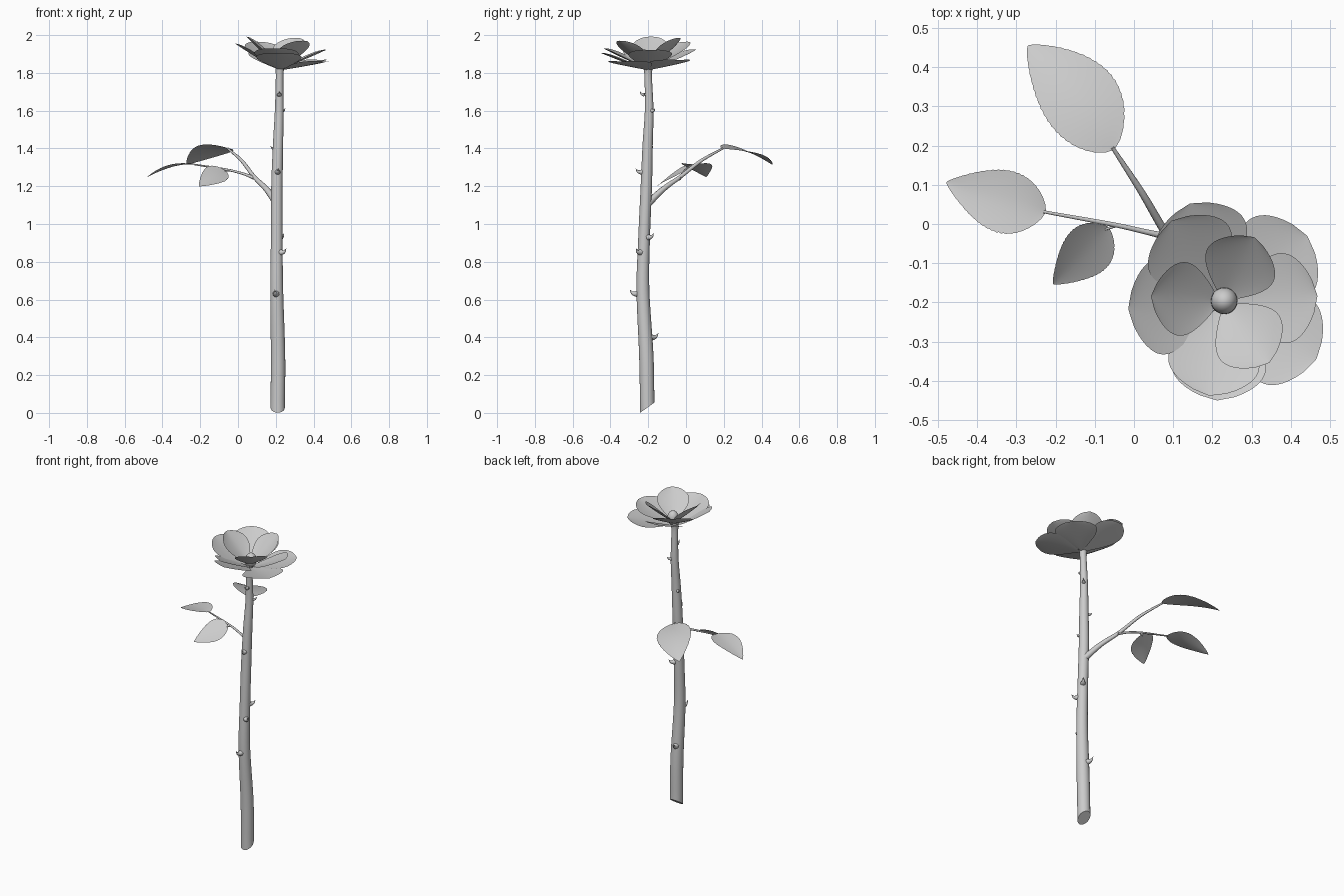
import bpy, bmesh, math
from mathutils import Vector as V

if "Cube" in bpy.data.objects:
    bpy.data.objects.remove(bpy.data.objects["Cube"])


def finish(name, bm):
    bmesh.ops.recalc_face_normals(bm, faces=bm.faces)
    me = bpy.data.meshes.new(name)
    bm.to_mesh(me)
    bm.free()
    me.shade_smooth()
    ob = bpy.data.objects.new(name, me)
    bpy.context.collection.objects.link(ob)
    return ob


def smooth_path(pts, n=6):
    """Catmull-Rom through 4D points (x, y, z, radius)."""
    p = [V(q) for q in pts]
    p = [2 * p[0] - p[1]] + p + [2 * p[-1] - p[-2]]
    out = []
    for i in range(1, len(p) - 2):
        a, b, c, d = p[i - 1:i + 3]
        for k in range(n):
            t = k / n
            out.append(0.5 * (2 * b + (c - a) * t + (2 * a - 5 * b + 4 * c - d) * t * t
                              + (3 * b - a - 3 * c + d) * t ** 3))
    return out + [p[-2]]


def tube(name, pts, sides=16, slant=0.0, n=6):
    bm = bmesh.new()
    path = smooth_path(pts, n)
    rings = []
    for i, q in enumerate(path):
        a, b = path[max(i - 1, 0)], path[min(i + 1, len(path) - 1)]
        d = (b - a).to_3d().normalized()
        s = d.cross(V((0, 1, 0.01))).normalized()
        u = s.cross(d)
        ring = []
        for k in range(sides):
            ang = 2 * math.pi * k / sides
            off = (s * math.cos(ang) + u * math.sin(ang)) * max(q.w, 0.0005)
            co = q.to_3d() + off
            if i == 0:
                co.z += slant * off.y
            ring.append(bm.verts.new(co))
        rings.append(ring)
    for r, t in zip(rings, rings[1:]):
        for k in range(sides):
            j = (k + 1) % sides
            bm.faces.new((r[k], r[j], t[j], t[k]))
    bm.faces.new(rings[0])
    bm.faces.new(rings[-1])
    ob = finish(name, bm)
    ob.data.set_sharp_from_angle(angle=math.radians(50))
    return ob


def blade(name, base, ctrl, tip, side, half, peak, power, cup, teeth=0.0, nu=24, nv=10):
    """Petal or leaf surface along a quadratic curve, widest at 'peak'."""
    base, ctrl, tip, side = V(base), V(ctrl), V(tip), V(side).normalized()
    up = (tip - base).cross(side).normalized()
    if up.z < 0:
        up = -up
    p = math.log(0.5) / math.log(peak)
    bm = bmesh.new()
    rows = []
    for i in range(nu + 1):
        t = i / nu
        c = base * (1 - t) ** 2 + ctrl * 2 * t * (1 - t) + tip * t * t
        w = half * max(math.sin(math.pi * t ** p), 0.0) ** power + 0.002
        w *= 1 + teeth * (1 if i % 2 else -1)
        rows.append([bm.verts.new(c + side * w * v + up * cup * w * abs(v) ** 1.7)
                     for v in (2 * j / nv - 1 for j in range(nv + 1))])
    for r, t in zip(rows, rows[1:]):
        for j in range(nv):
            bm.faces.new((r[j], r[j + 1], t[j + 1], t[j]))
    return finish(name, bm)


# Main stem with slanted cut at the foot
STEM = [(0.21, -0.205, 0.028, 0.038), (0.212, -0.21, 0.3, 0.038), (0.205, -0.228, 0.65, 0.034),
        (0.205, -0.222, 0.92, 0.031), (0.206, -0.21, 1.2, 0.03), (0.212, -0.203, 1.42, 0.027),
        (0.218, -0.195, 1.6, 0.023), (0.22, -0.2, 1.78, 0.02), (0.222, -0.2, 1.84, 0.026)]
tube("stem", STEM, 20, slant=0.7)

# Leaf branches
tube("branch_main", [(0.205, -0.2, 1.11, 0.02), (0.15, -0.12, 1.185, 0.015), (0.085, -0.03, 1.25, 0.011),
                     (0.02, 0.08, 1.335, 0.009), (-0.055, 0.195, 1.40, 0.005)], 10)
tube("branch_side", [(0.095, -0.035, 1.24, 0.01), (0.03, -0.02, 1.265, 0.007), (-0.06, 0.0, 1.288, 0.006),
                     (-0.23, 0.031, 1.315, 0.004)], 10)
tube("branch_twig", [(-0.04, -0.003, 1.285, 0.004), (-0.075, -0.014, 1.277, 0.003)], 8)

# Three serrated leaves
blade("leaf_large", (-0.05, 0.19, 1.40), (-0.14, 0.34, 1.40), (-0.27, 0.455, 1.315),
      (0.76, 0.65, -0.2), 0.1, 0.42, 0.8, 0.1, 0.012, nu=40)
blade("leaf_middle", (-0.225, 0.03, 1.315), (-0.34, 0.055, 1.325), (-0.478, 0.106, 1.25),
      (0.28, 0.95, 0.0), 0.078, 0.42, 0.85, 0.1, 0.012, nu=40)
blade("leaf_small", (-0.065, -0.008, 1.28), (-0.12, -0.065, 1.265), (-0.206, -0.153, 1.2),
      (-0.6, 0.6, 0.5), 0.073, 0.42, 0.85, 0.1, 0.012, nu=40)

# Thorns: height, outward direction, length
stem_path = smooth_path(STEM, 12)
for i, (z, dx, dy, size) in enumerate([(0.40, -0.3, 1, 0.036), (0.63, -0.15, -1, 0.036), (0.85, 0.75, -0.6, 0.033),
                                       (0.93, 0.6, 0.8, 0.033), (1.275, 0.1, -1, 0.03), (1.40, -0.7, 0.5, 0.02),
                                       (1.60, 0.7, 0.7, 0.022), (1.685, 0.0, -1, 0.027)]):
    q = min(stem_path, key=lambda s: abs(s.z - z))
    d = V((dx, dy, 0)).normalized()
    pts = []
    for f, rise, r in ((-0.2, 0, 0.52), (0.3, 0.0, 0.36), (0.7, 0.2, 0.2), (1, 0.62, 0.01)):
        c = V((q.x, q.y, z)) + d * (q.w + f * size) + V((0, 0, rise * size))
        pts.append((*c, r * size))
    tube(f"thorn_{i + 1}", pts, 10, n=3)

# Flower: angle, reach, tip height, half width for each petal
CX, CY = 0.225, -0.2
RINGS = {
    "outer": (0.67, 1.815, 0.10, [(38, 0.275, 1.868, 0.122), (108, 0.265, 1.925, 0.118), (184, 0.24, 1.955, 0.12),
                                  (267, 0.25, 1.905, 0.118), (-31, 0.28, 1.86, 0.122)]),
    "middle": (0.66, 1.825, 0.12, [(122, 0.245, 1.965, 0.115), (4, 0.243, 1.922, 0.113), (262, 0.24, 1.93, 0.115)]),
    "inner": (0.62, 1.835, 0.18, [(64, 0.185, 1.985, 0.092), (175, 0.182, 1.992, 0.092), (-52, 0.195, 1.97, 0.092)]),
}
for ring, (peak, z0, cup, petals) in RINGS.items():
    for i, (deg, reach, zt, half) in enumerate(petals):
        a = math.radians(deg)
        d = V((math.cos(a), math.sin(a), 0))
        c = V((CX, CY, 0))
        blade(f"petal_{ring}_{i + 1}", c + d * 0.008 + V((0, 0, z0)),
              c + d * reach * 0.5 + V((0, 0, z0 + (zt - z0) * 0.42)),
              c + d * reach + V((0, 0, zt)), (-d.y, d.x, 0), half, peak, 0.62, cup, nu=28, nv=12)

# Small bud at the heart of the flower
bm = bmesh.new()
bmesh.ops.create_uvsphere(bm, u_segments=20, v_segments=12, radius=0.034)
bmesh.ops.scale(bm, vec=(1, 1, 1.3), verts=bm.verts)
bmesh.ops.translate(bm, vec=(0.23, -0.196, 1.86), verts=bm.verts)
finish("bud", bm)
